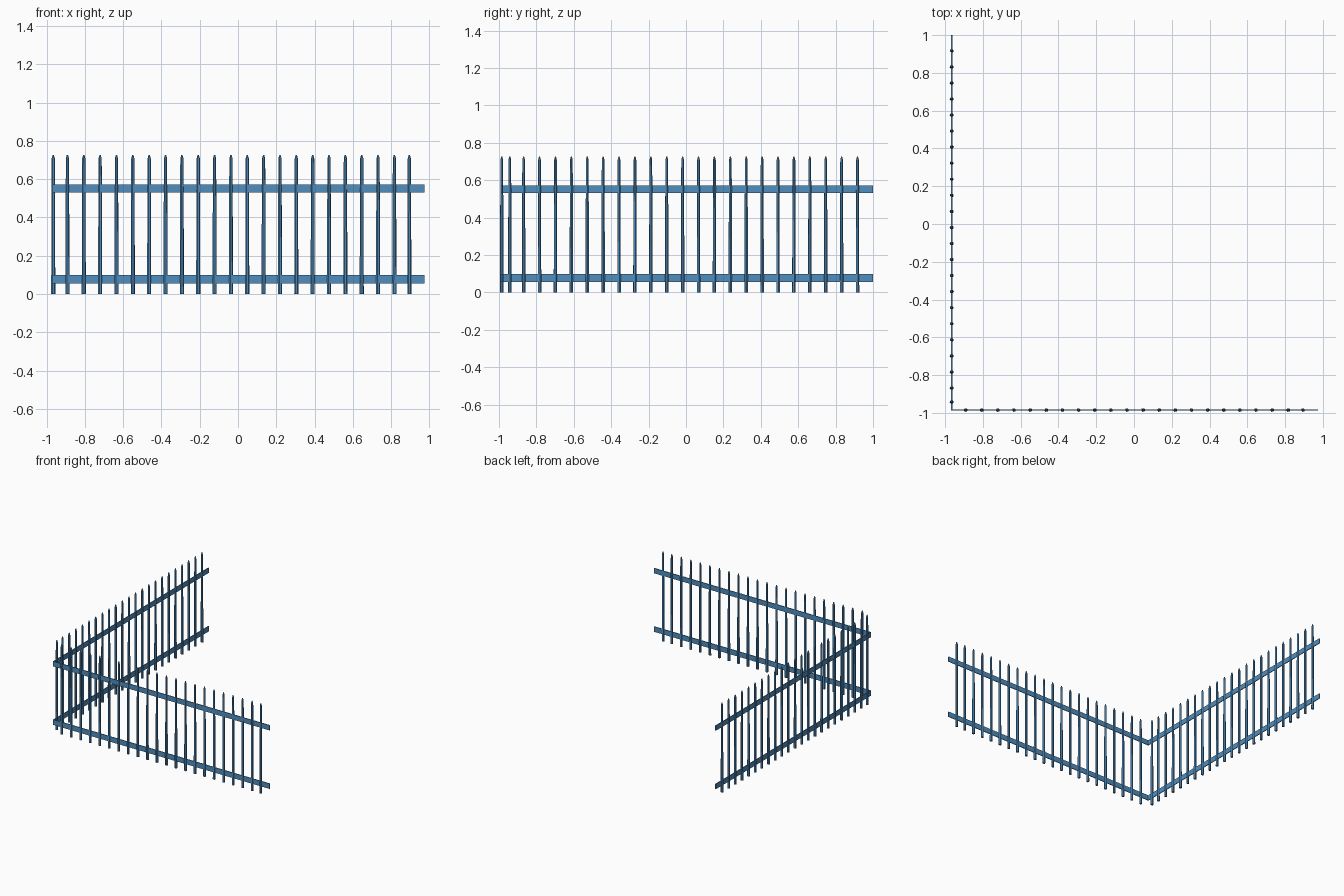
import bpy, bmesh, math

if "Cube" in bpy.data.objects:
    bpy.data.objects.remove(bpy.data.objects["Cube"])

mat = bpy.data.materials.new("blue_paint")
mat.diffuse_color = (0.08, 0.27, 0.52, 1)
mat.use_nodes = True
mat.node_tree.nodes["Principled BSDF"].inputs["Base Color"].default_value = mat.diffuse_color

FX, FY = -0.965, -0.985      # planes of the two fence runs


def finish(bm, name):
    bmesh.ops.recalc_face_normals(bm, faces=bm.faces)
    me = bpy.data.meshes.new(name)
    bm.to_mesh(me)
    bm.free()
    ob = bpy.data.objects.new(name, me)
    me.materials.append(mat)
    bpy.context.collection.objects.link(ob)


def box(name, x0, x1, y0, y1, z0, z1):
    bm = bmesh.new()
    bmesh.ops.create_cube(bm, size=1)
    for v in bm.verts:
        v.co = ((x0 + x1) / 2 + v.co.x * (x1 - x0),
                (y0 + y1) / 2 + v.co.y * (y1 - y0),
                (z0 + z1) / 2 + v.co.z * (z1 - z0))
    finish(bm, name)


# tapered six-sided stake with a pointed tip
def stake(name, x, y):
    bm = bmesh.new()
    rings = []
    for z, r in ((0, 0.011), (0.35, 0.010), (0.708, 0.0085), (0.727, 0.003)):
        rings.append([bm.verts.new((x + r * math.cos(0.2 + i * math.pi / 3),
                                    y + 0.9 * r * math.sin(0.2 + i * math.pi / 3), z))
                      for i in range(6)])
    for a, b in zip(rings, rings[1:]):
        for i in range(6):
            j = (i + 1) % 6
            bm.faces.new((a[i], a[j], b[j], b[i]))
    bm.faces.new(rings[0])
    bm.faces.new(rings[-1])
    finish(bm, name)


# rails, upper and lower on each run
T = 0.003
for label, z0, z1 in (("lower", 0.056, 0.098), ("upper", 0.53, 0.571)):
    box(label + "_front_rail", FX - T, 0.975, FY - T, FY + T, z0, z1)
    box(label + "_side_rail", FX - T, FX + T, FY, 1.0, z0, z1)

# stakes: even spacing, with one slightly short gap at an end of each run
for i in range(22):
    stake("front_stake", min(-0.891 + i * 0.0854, 0.895), FY)
for i in range(23):
    stake("side_stake", FX, max(0.917 - i * 0.085, -0.942))
